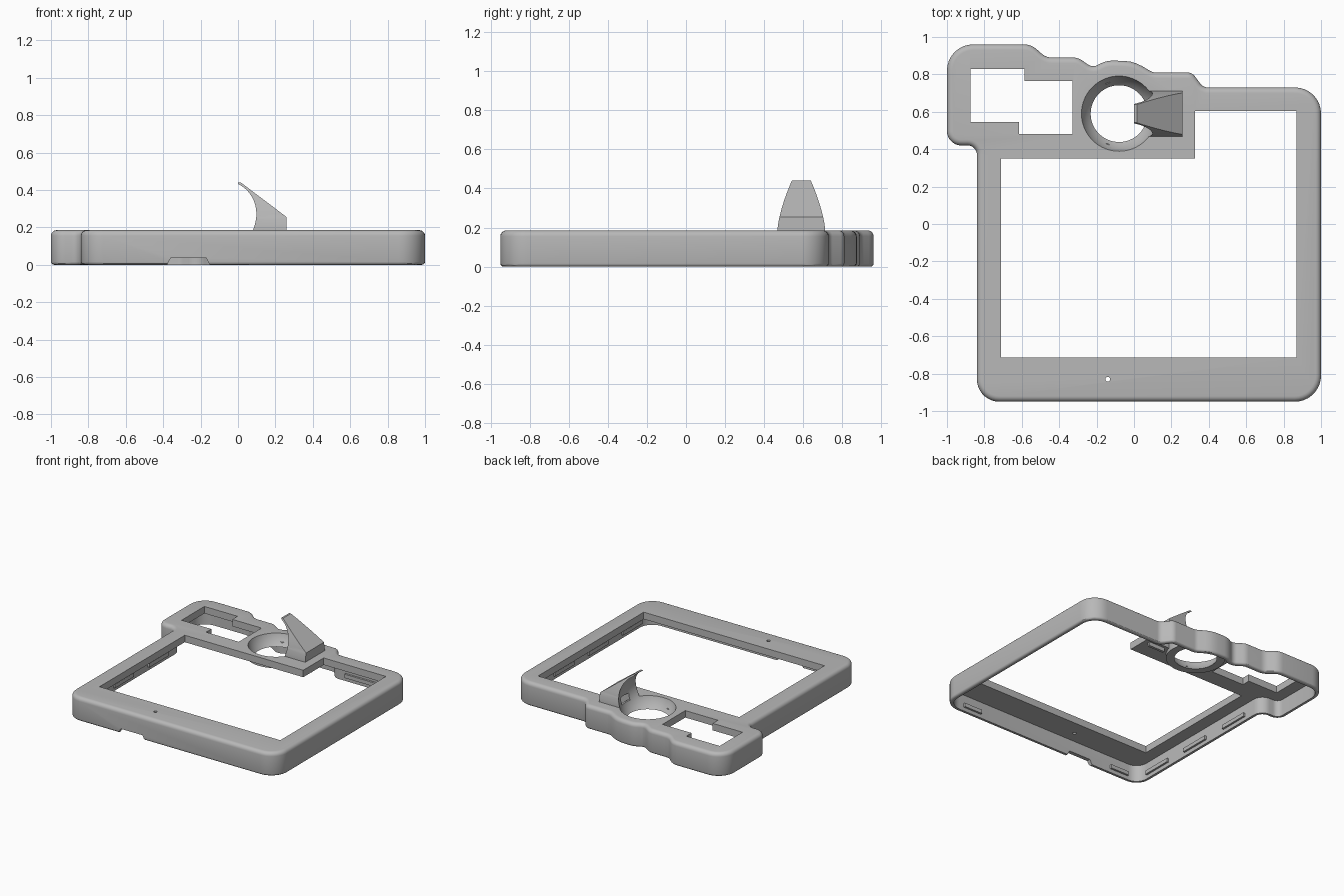
import bpy, bmesh, math
from mathutils import Vector, Matrix

if "Cube" in bpy.data.objects:
    bpy.data.objects.remove(bpy.data.objects["Cube"], do_unlink=True)

grey = bpy.data.materials.new("plain grey")
grey.use_nodes = True
grey.diffuse_color = (0.48, 0.48, 0.48, 1)
grey.node_tree.nodes["Principled BSDF"].inputs["Base Color"].default_value = grey.diffuse_color

TOP, UNDER, WALL = 0.185, 0.13, 0.03
LENS = Vector((-0.08, 0.59, 0.245))
BOWL = 0.21


def finish(name, bm):
    bmesh.ops.recalc_face_normals(bm, faces=bm.faces)
    mesh = bpy.data.meshes.new(name)
    bm.to_mesh(mesh)
    bm.free()
    mesh.materials.append(grey)
    obj = bpy.data.objects.new(name, mesh)
    bpy.context.collection.objects.link(obj)
    return obj


def fillet(corners):
    """Round each (x, y, radius) corner of a closed outline."""
    out = []
    for i, (x, y, r) in enumerate(corners):
        p = Vector((x, y))
        a = Vector(corners[i - 1][:2]) - p
        b = Vector(corners[(i + 1) % len(corners)][:2]) - p
        half = a.angle(b) / 2
        d = min(r / math.tan(half), a.length * 0.48, b.length * 0.48)
        r = d * math.tan(half)
        u, v = a.normalized(), b.normalized()
        centre = p + (u + v).normalized() * (r / math.sin(half))
        start, end = p + u * d - centre, p + v * d - centre
        turn = -start.angle_signed(end)
        steps = max(3, int(abs(turn) / 0.16))
        for k in range(steps + 1):
            out.append(centre + Matrix.Rotation(turn * k / steps, 2) @ start)
    return out


def offset(points, dist):
    """Move a counter-clockwise outline inwards."""
    out = []
    for i, p in enumerate(points):
        a = (p - points[i - 1]).normalized()
        b = (points[(i + 1) % len(points)] - p).normalized()
        n = (Vector((-a.y, a.x)) + Vector((-b.y, b.x))).normalized()
        out.append(p + n * dist / max(0.5, n.dot(Vector((-a.y, a.x)))))
    return out


def loft(name, loops):
    """Skin a stack of (points, z) loops and cap both ends."""
    bm = bmesh.new()
    rings = [[bm.verts.new((p[0], p[1], z)) for p in pts] for pts, z in loops]
    for low, high in zip(rings, rings[1:]):
        for i in range(len(low)):
            bm.faces.new((low[i - 1], low[i], high[i], high[i - 1]))
    bm.faces.new(rings[0][::-1])
    bm.faces.new(rings[-1])
    return finish(name, bm)


def box(name, x0, x1, y0, y1, z0, z1):
    pts = [(x0, y0), (x1, y0), (x1, y1), (x0, y1)]
    return loft(name, [(pts, z0), (pts, z1)])


def cylinder(name, centre, radius, depth, axis="Z", sides=64):
    bm = bmesh.new()
    turn = Matrix.Rotation(math.pi / 2, 4, "X") if axis == "Y" else Matrix()
    bmesh.ops.create_cone(bm, cap_ends=True, segments=sides, radius1=radius, radius2=radius,
                          depth=depth, matrix=Matrix.Translation(centre) @ turn)
    return finish(name, bm)


def bowl():
    bm = bmesh.new()
    bmesh.ops.create_uvsphere(bm, u_segments=64, v_segments=40, radius=BOWL,
                              matrix=Matrix.Translation(LENS))
    return finish("bowl_cutter", bm)


def cut(obj, *cutters):
    for c in cutters:
        mod = obj.modifiers.new("cut", "BOOLEAN")
        mod.operation, mod.solver, mod.object = "DIFFERENCE", "EXACT", c
        bpy.context.view_layer.objects.active = obj
        bpy.ops.object.modifier_apply(modifier=mod.name)
        bpy.data.objects.remove(c, do_unlink=True)


# Outer outline with the stepped, wavy corner extension
outline = fillet([
    (-0.84, -0.95, 0.12), (1, -0.95, 0.14), (1, 0.73, 0.14), (0.37, 0.73, 0.05),
    (0.31, 0.81, 0.05), (0.1, 0.81, 0.06), (0.0, 0.87, 0.2), (-0.15, 0.875, 0.2),
    (-0.22, 0.835, 0.05), (-0.3, 0.89, 0.08), (-0.47, 0.89, 0.08), (-0.55, 0.96, 0.1),
    (-1, 0.96, 0.14), (-1, 0.42, 0.14), (-0.84, 0.42, 0.05)])

# Frame: rounded top and bottom rims
loops = []
for k in range(4):
    a = math.pi / 2 * k / 3
    loops.append((offset(outline, 0.016 * (1 - math.sin(a))), 0.016 * (1 - math.cos(a))))
for k in range(6):
    a = math.pi / 2 * k / 5
    loops.append((offset(outline, 0.03 * (1 - math.cos(a))), TOP - 0.03 * (1 - math.sin(a))))
frame = loft("frame", loops)

# Hollow underside and openings
inner = offset(outline, WALL)
main_window = [(-0.71, -0.715), (0.87, -0.715), (0.87, 0.605), (0.325, 0.605),
               (0.325, 0.35), (-0.71, 0.35)]
small_window = [(-0.875, 0.545), (-0.615, 0.545), (-0.615, 0.48), (-0.33, 0.48),
                (-0.33, 0.765), (-0.585, 0.765), (-0.585, 0.83), (-0.875, 0.83)]
notch = loft("notch_cutter", [([(x, y) for x, y in
             ((-0.39 + s, -1), (-0.14 - s, -1), (-0.14 - s, -0.85), (-0.39 + s, -0.85))], z)
             for s, z in ((0, -0.02), (0.03, 0.036))])
cut(frame, loft("cavity_cutter", [(inner, -0.1), (inner, UNDER)]),
    loft("main_cutter", [(main_window, 0.05), (main_window, 0.3)]),
    loft("small_cutter", [(small_window, 0.05), (small_window, 0.3)]),
    notch, bowl(),
    cylinder("pin_cutter", (-0.14, -0.83, 0.15), 0.013, 0.2, sides=20))

# Bowl-shaped collar hanging under the round opening, with side screw holes
collar = cylinder("lens_collar", (LENS.x, LENS.y, 0.136), 0.212, 0.072)
cut(collar, bowl(), cylinder("screw_cutter", (-0.14, LENS.y, 0.14), 0.016, 0.36, "Y", 20))

# Tapered hood leaning over the round opening
levels = []
for k in range(17):
    z = 0.14 + 0.3 * k / 16
    half = 0.122 - 0.57 * max(0, z - TOP) ** 1.5
    back = 0.26 - max(0, z - 0.255) * 1.325
    front = min(0.0, back - 0.005)
    levels.append(([(front, LENS.y - half), (back, LENS.y - half),
                    (back, LENS.y + half), (front, LENS.y + half)], z))
    if k == 6:
        levels.append(([(0, LENS.y - 0.111), (0.26, LENS.y - 0.111),
                        (0.26, LENS.y + 0.111), (0, LENS.y + 0.111)], 0.255))
hood = loft("hood", levels)
cut(hood, bowl(), box("hood_cavity_cutter", 0.08, 0.235, 0.54, 0.64, 0.1, 0.225))
cut(frame, box("hood_slot_cutter", 0.1, 0.235, 0.54, 0.64, 0.1, 0.2))

# Small ribs beside the slot below the hood
for i, y in enumerate((0.5, 0.66)):
    box("slot_rib_%d" % (i + 1), 0.15, 0.29, y, y + 0.02, 0.1, UNDER + 0.01)

# Clip tabs on the inside of the walls
tabs = []
for y in (-0.7, -0.28, 0.15):
    tabs.append((-0.82, -0.795, y - 0.12, y + 0.12))
    tabs.append((0.955, 0.98, y - 0.12, y + 0.12))
for x in (0.74, -0.63):
    tabs.append((x - 0.08, x + 0.08, -0.93, -0.905))
tabs.append((0.45, 0.78, 0.685, 0.71))
for i, (x0, x1, y0, y1) in enumerate(tabs):
    box("clip_tab_%d" % (i + 1), x0, x1, y0, y1, 0.03, 0.06)

# Smooth curves, sharp edges
bpy.ops.object.select_all(action="DESELECT")
for obj in (frame, collar, hood):
    obj.select_set(True)
bpy.context.view_layer.objects.active = frame
bpy.ops.object.shade_smooth_by_angle(angle=math.radians(30))
